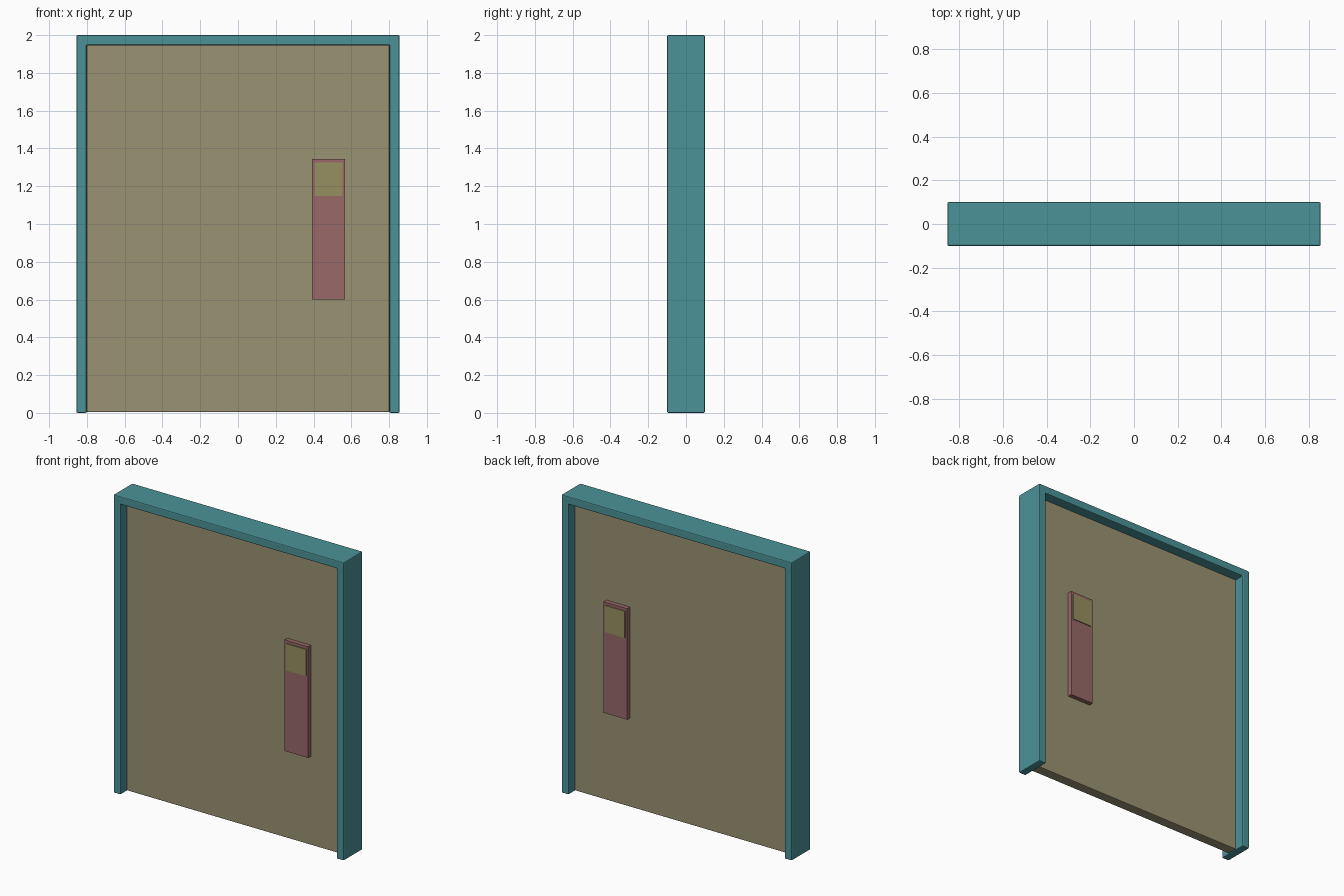
import bpy, bmesh, math

if "Cube" in bpy.data.objects:
    bpy.data.objects.remove(bpy.data.objects["Cube"])


def material(name, rgb):
    m = bpy.data.materials.new(name)
    m.diffuse_color = (*rgb, 1)
    m.use_nodes = True
    m.node_tree.nodes["Principled BSDF"].inputs["Base Color"].default_value = m.diffuse_color
    return m


TEAL = material("frame_teal", (0.07, 0.29, 0.31))
OLIVE = material("panel_olive", (0.32, 0.29, 0.17))
ROSE = material("plate_rose", (0.32, 0.14, 0.14))
GLASS = material("inset_olive", (0.31, 0.28, 0.12))


def slab(name, outline, depth, mat, bevel=0.0):
    """Extrude an (x, z) outline symmetrically about y = 0."""
    bm = bmesh.new()
    face = bm.faces.new([bm.verts.new((x, -depth / 2, z)) for x, z in outline])
    out = bmesh.ops.extrude_face_region(bm, geom=[face])["geom"]
    verts = [g for g in out if isinstance(g, bmesh.types.BMVert)]
    bmesh.ops.translate(bm, vec=(0, depth, 0), verts=verts)
    bmesh.ops.recalc_face_normals(bm, faces=bm.faces)
    mesh = bpy.data.meshes.new(name)
    bm.to_mesh(mesh)
    bm.free()
    ob = bpy.data.objects.new(name, mesh)
    bpy.context.collection.objects.link(ob)
    mesh.materials.append(mat)
    if bevel:
        b = ob.modifiers.new("soft_edges", "BEVEL")
        b.width = bevel
        b.segments = 2
        b.limit_method = "ANGLE"
    return ob


def rect(x0, x1, z0, z1):
    return [(x0, z0), (x1, z0), (x1, z1), (x0, z1)]


# Door frame: two jambs and a lintel in one U outline
W, IN, H, TOP = 0.855, 0.802, 2.0, 1.947
slab("door_frame", [(-W, 0), (-IN, 0), (-IN, TOP), (IN, TOP), (IN, 0),
                    (W, 0), (W, H), (-W, H)], 0.2, TEAL, 0.006)

# Door leaf
slab("door_panel", rect(-0.802, 0.802, 0.004, 1.947), 0.07, OLIVE, 0.005)

# Plate and its inset pad, passing through to both faces
slab("handle_plate", rect(0.391, 0.566, 0.6, 1.345), 0.13, ROSE)
slab("plate_pad", rect(0.405, 0.553, 1.147, 1.326), 0.142, GLASS)
